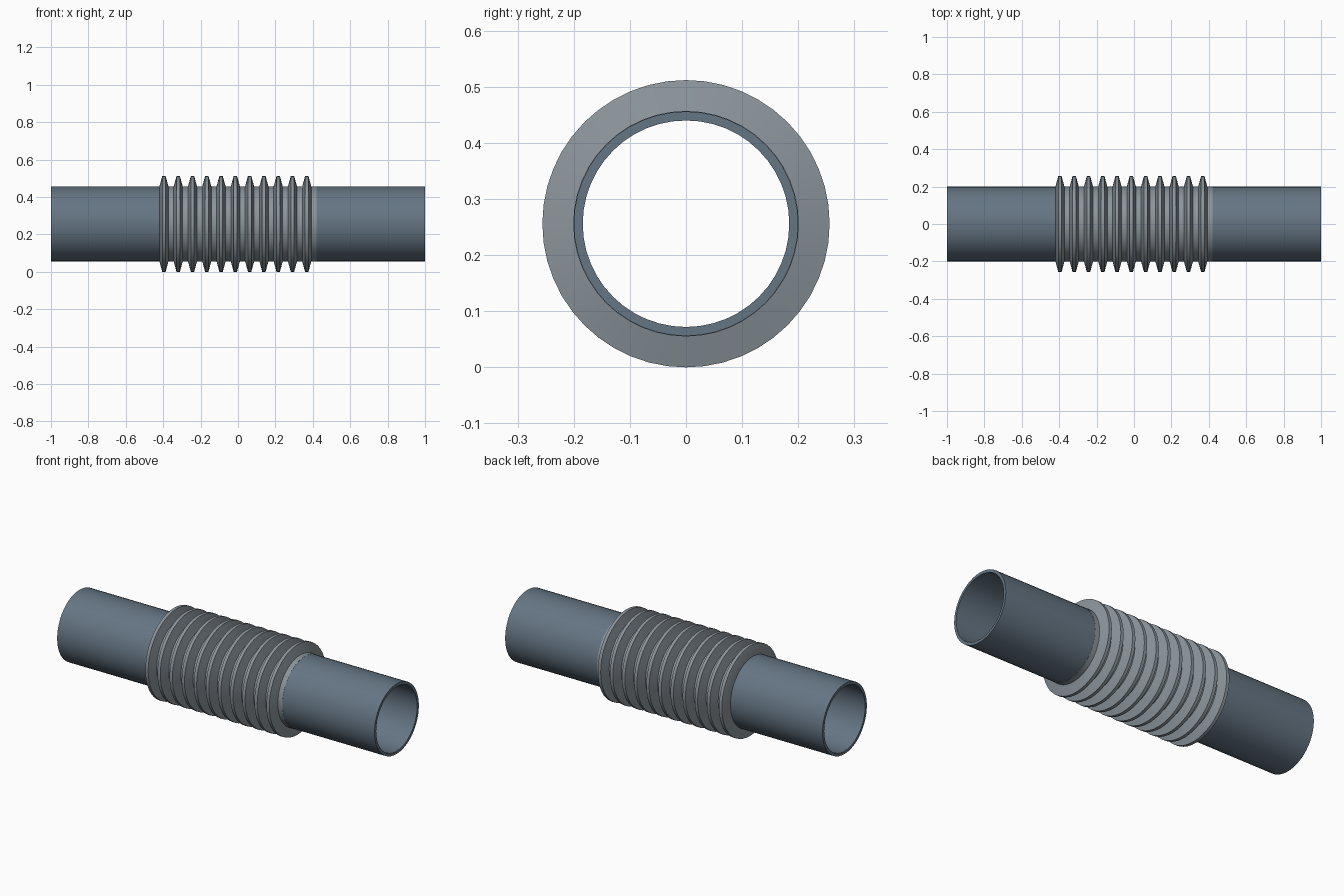
import bpy, bmesh, math

if "Cube" in bpy.data.objects:
    bpy.data.objects.remove(bpy.data.objects["Cube"])

AXIS_Z = 0.256
SIDES = 48


def material(name, color):
    mat = bpy.data.materials.new(name)
    mat.diffuse_color = color
    mat.use_nodes = True
    mat.node_tree.nodes["Principled BSDF"].inputs["Base Color"].default_value = mat.diffuse_color
    return mat


def revolve(name, profile, mat):
    """Spin a closed (x, radius) profile about the horizontal pipe axis."""
    bm = bmesh.new()
    rings = []
    for i in range(SIDES):
        a = 2 * math.pi * i / SIDES
        rings.append([bm.verts.new((x, r * math.sin(a), r * math.cos(a))) for x, r in profile])
    n = len(profile)
    for i in range(SIDES):
        a, b = rings[i], rings[(i + 1) % SIDES]
        for j in range(n):
            k = (j + 1) % n
            bm.faces.new((a[j], a[k], b[k], b[j]))
    bmesh.ops.recalc_face_normals(bm, faces=bm.faces)
    mesh = bpy.data.meshes.new(name)
    bm.to_mesh(mesh)
    bm.free()
    mesh.materials.append(mat)
    obj = bpy.data.objects.new(name, mesh)
    obj.location.z = AXIS_Z
    bpy.context.collection.objects.link(obj)
    bpy.ops.object.select_all(action='DESELECT')
    obj.select_set(True)
    bpy.context.view_layer.objects.active = obj
    bpy.ops.object.shade_smooth_by_angle(angle=math.radians(25))
    return obj


pipe_steel = material("pipe_steel", (0.13, 0.18, 0.23, 1))
bellows_steel = material("bellows_steel", (0.26, 0.30, 0.33, 1))

# Straight pipe ends
R_OUT, R_IN = 0.2, 0.184
for name, s in (("left_pipe", -1), ("right_pipe", 1)):
    revolve(name, [(s * 1.0, R_IN), (s * 1.0, R_OUT), (s * 0.42, R_OUT), (s * 0.42, R_IN)], pipe_steel)

# Corrugated bellows: a repeated ridge, thin walled
COUNT, START, ROOT, CREST, WALL = 11, -0.42, 0.201, 0.256, 0.014
PITCH = 0.84 / COUNT
outer, inner = [], []
for i in range(COUNT):
    x = START + i * PITCH
    outer += [(x, ROOT), (x + 0.015, CREST), (x + 0.033, CREST), (x + 0.048, ROOT)]
outer.append((START + COUNT * PITCH, ROOT))
inner = [(x, r - WALL) for x, r in reversed(outer)]
revolve("bellows", outer + inner, bellows_steel)
